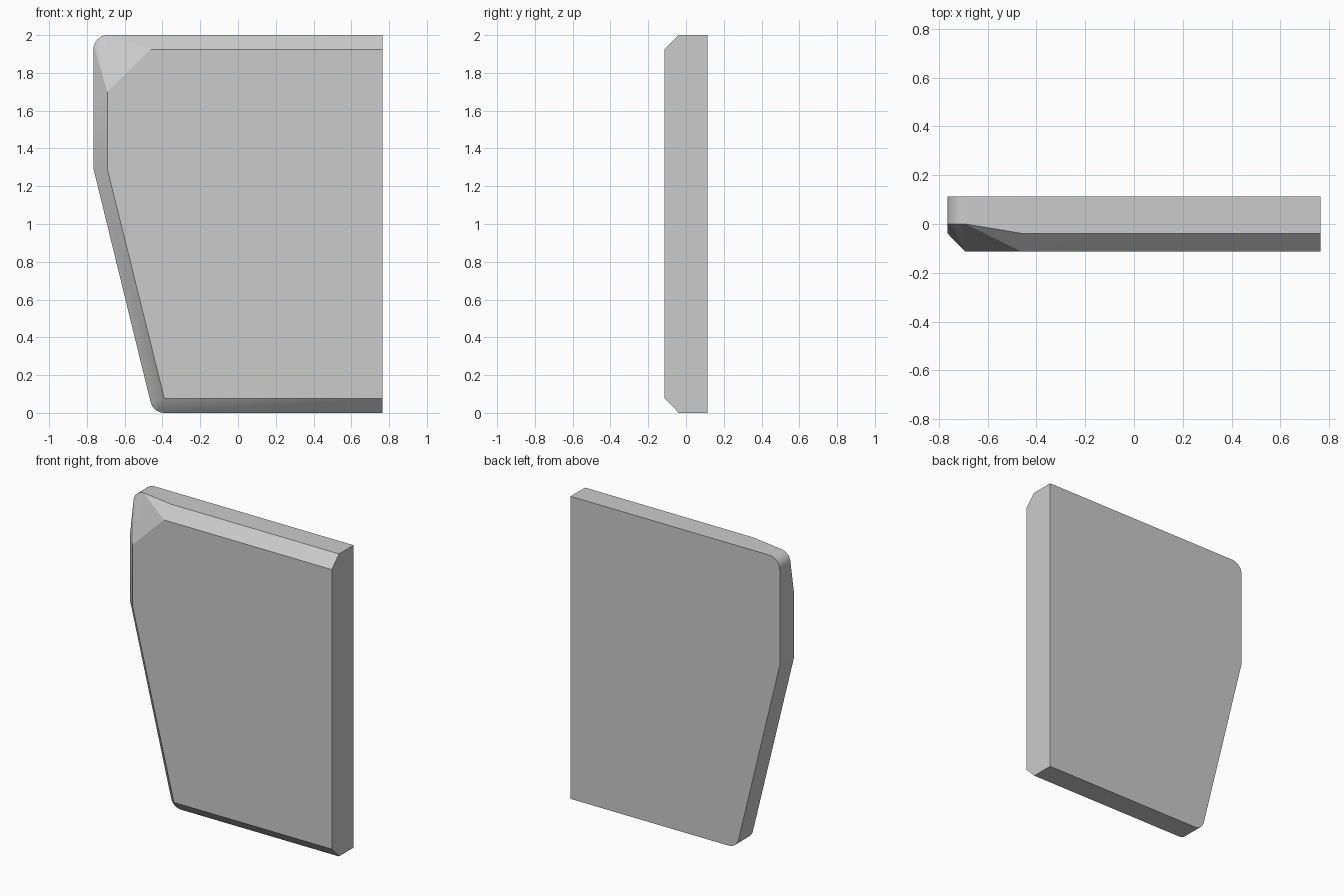
import bpy, bmesh, math

if "Cube" in bpy.data.objects:
    bpy.data.objects.remove(bpy.data.objects["Cube"])

HX, HY, H = 0.765, 0.113, 2.0
EDGE = -0.038   # depth where the front bevel starts
R = 0.075


def arc(cx, cz, a0, a1, y, front, n=8):
    """Rounded corner: rim points (x, y, z, linked front corner)."""
    pts = []
    for i in range(n + 1):
        a = math.radians(a0 + (a1 - a0) * i / n)
        pts.append((cx + R * math.cos(a), y, cz + R * math.sin(a), front))
    return pts


# front face outline
front_pts = [(HX, 1.925), (-0.462, 1.925), (-0.692, 1.70),
             (-0.692, 1.292), (-0.39, 0.077), (HX, 0.077)]

# rim outline, each point linked to a front corner
top_arc = arc(-HX + R, H - R, 90, 180, 0.0, 2)
top_arc[0] = top_arc[0][:3] + (1,)
rim_pts = [(HX, EDGE, H, 0), (-0.462, EDGE, H, 1)]
rim_pts += top_arc
rim_pts += [(-HX, EDGE, 1.70, 2), (-HX, EDGE, 1.292, 3)]
rim_pts += arc(-0.39, R, 193.8, 270, EDGE, 4)
rim_pts += [(HX, EDGE, 0, 5)]

bm = bmesh.new()
front = [bm.verts.new((x, -HY, z)) for x, z in front_pts]
rim = [bm.verts.new(p[:3]) for p in rim_pts]
back = [bm.verts.new((p[0], HY, p[2])) for p in rim_pts]

# front and back faces, straight right side
bm.faces.new(front)
bm.faces.new(back[::-1])
bm.faces.new([back[0], rim[0], front[0], front[5], rim[-1], back[-1]])

# side walls and bevel strip
for i in range(len(rim) - 1):
    bm.faces.new([rim[i], rim[i + 1], back[i + 1], back[i]])
    f0, f1 = front[rim_pts[i][3]], front[rim_pts[i + 1][3]]
    strip = [rim[i], f0, rim[i + 1]] if f0 is f1 else [rim[i], f0, f1, rim[i + 1]]
    bm.faces.new(strip)

bmesh.ops.recalc_face_normals(bm, faces=bm.faces)
mesh = bpy.data.meshes.new("bevelled_panel")
bm.to_mesh(mesh)
bm.free()

panel = bpy.data.objects.new("bevelled_panel", mesh)
bpy.context.collection.objects.link(panel)
bpy.context.view_layer.objects.active = panel
panel.select_set(True)
bpy.ops.object.shade_smooth_by_angle(angle=math.radians(13))
